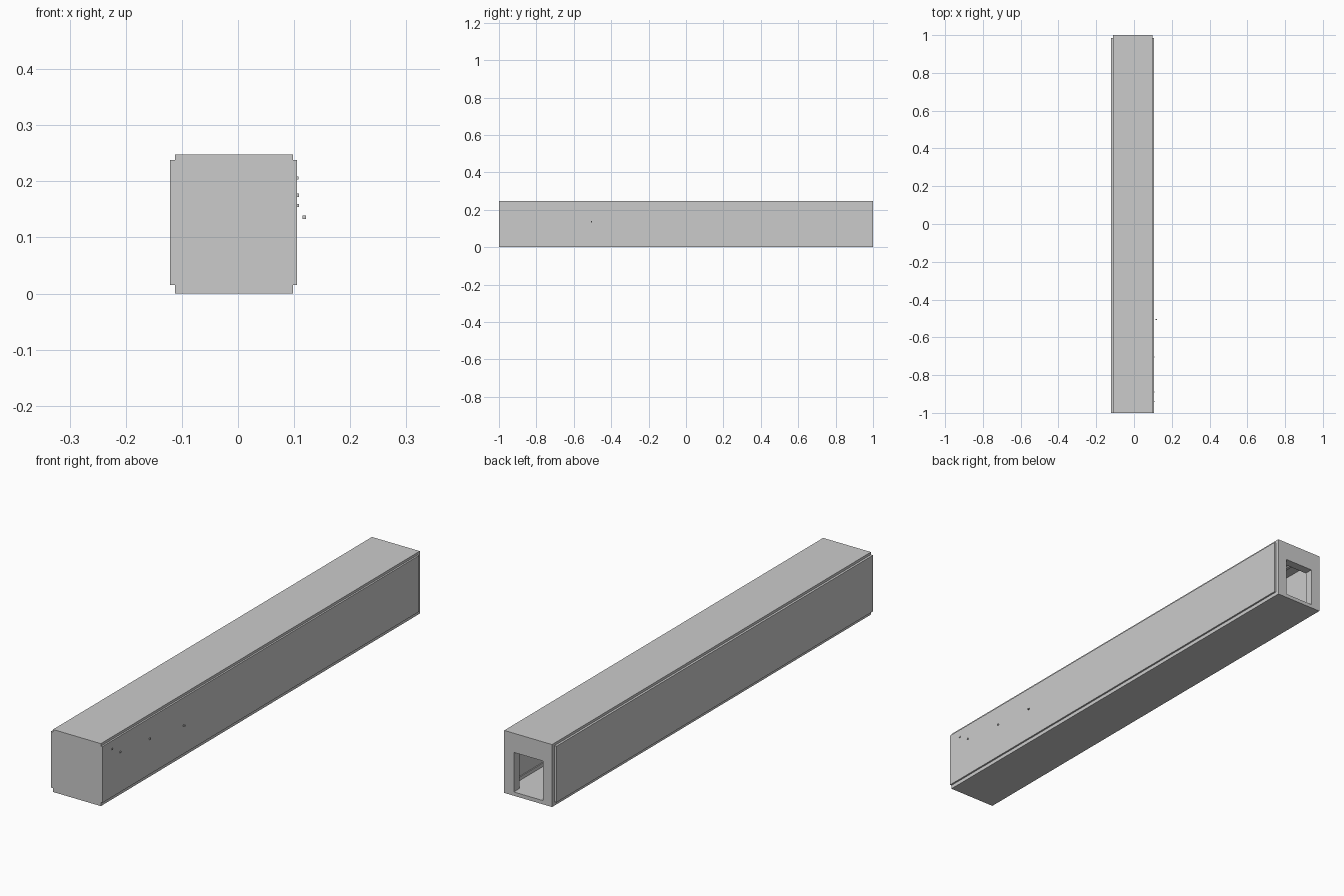
import bpy, bmesh
from mathutils import Vector

if "Cube" in bpy.data.objects:
    bpy.data.objects.remove(bpy.data.objects["Cube"])


def box(name, x, y, z):
    """Box from (min, max) ranges on each axis."""
    bm = bmesh.new()
    bmesh.ops.create_cube(bm, size=1)
    lo, hi = Vector((x[0], y[0], z[0])), Vector((x[1], y[1], z[1]))
    for v in bm.verts:
        v.co = Vector([(lo[i] + hi[i]) / 2 + v.co[i] * (hi[i] - lo[i]) for i in range(3)])
    me = bpy.data.meshes.new(name)
    bm.to_mesh(me)
    bm.free()
    ob = bpy.data.objects.new(name, me)
    bpy.context.collection.objects.link(ob)
    return ob


# Inner room limits; every panel is pushed outward, leaving notched corners
XL, XR = -0.112, 0.098
YF, YB = -0.99, 0.985
ZF, ZT = 0.015, 0.238

# Floor and roof slabs
box("floor_slab", (XL, XR), (-1, 1), (0, ZF))
box("roof_slab", (XL, XR), (-1, 1), (ZT, 0.248))

# Side walls, outside the slabs
box("left_wall", (-0.121, XL), (-1, YB), (ZF, ZT))
box("right_wall", (XR, 0.105), (-1, YB), (ZF, ZT))

# Closed front end
box("front_wall", (XL, XR), (-1, YF), (ZF, ZT))

# Back end, built around the doorway
DL, DR, DT = -0.072, 0.056, 0.172
box("back_wall_left", (XL, DL), (YB, 1), (ZF, ZT))
box("back_wall_right", (DR, XR), (YB, 1), (ZF, ZT))
box("back_wall_lintel", (DL, DR), (YB, 1), (DT, ZT))

# Door lining inside the room
for side, x in (("left", DL), ("right", DR)):
    out = -0.006 if x < 0 else 0.006
    box("door_jamb_" + side, tuple(sorted((x, x + out))), (0.965, YB), (ZF, DT))
box("door_head", (DL - 0.006, DR + 0.006), (0.965, YB), (DT, DT + 0.006))

# Skirting boards and ceiling strips along the corridor
for side, x in (("left", (XL, XL + 0.004)), ("right", (XR - 0.004, XR))):
    box("skirting_" + side, x, (YF, YB), (ZF, ZF + 0.014))
for i, x in enumerate((-0.06, 0.046)):
    box(f"ceiling_strip_{i}", (x - 0.006, x + 0.006), (YF, YB), (ZT - 0.006, ZT))

# Small studs on and beside the right wall: x, y, z
S = 0.003
for i, (x, y, z) in enumerate(((0.105, -0.94, 0.206), (0.106, -0.89, 0.175),
                               (0.106, -0.705, 0.157), (0.118, -0.505, 0.136))):
    box(f"wall_stud_{i}", (x - S, x + S), (y - S, y + S), (z - S, z + S))
